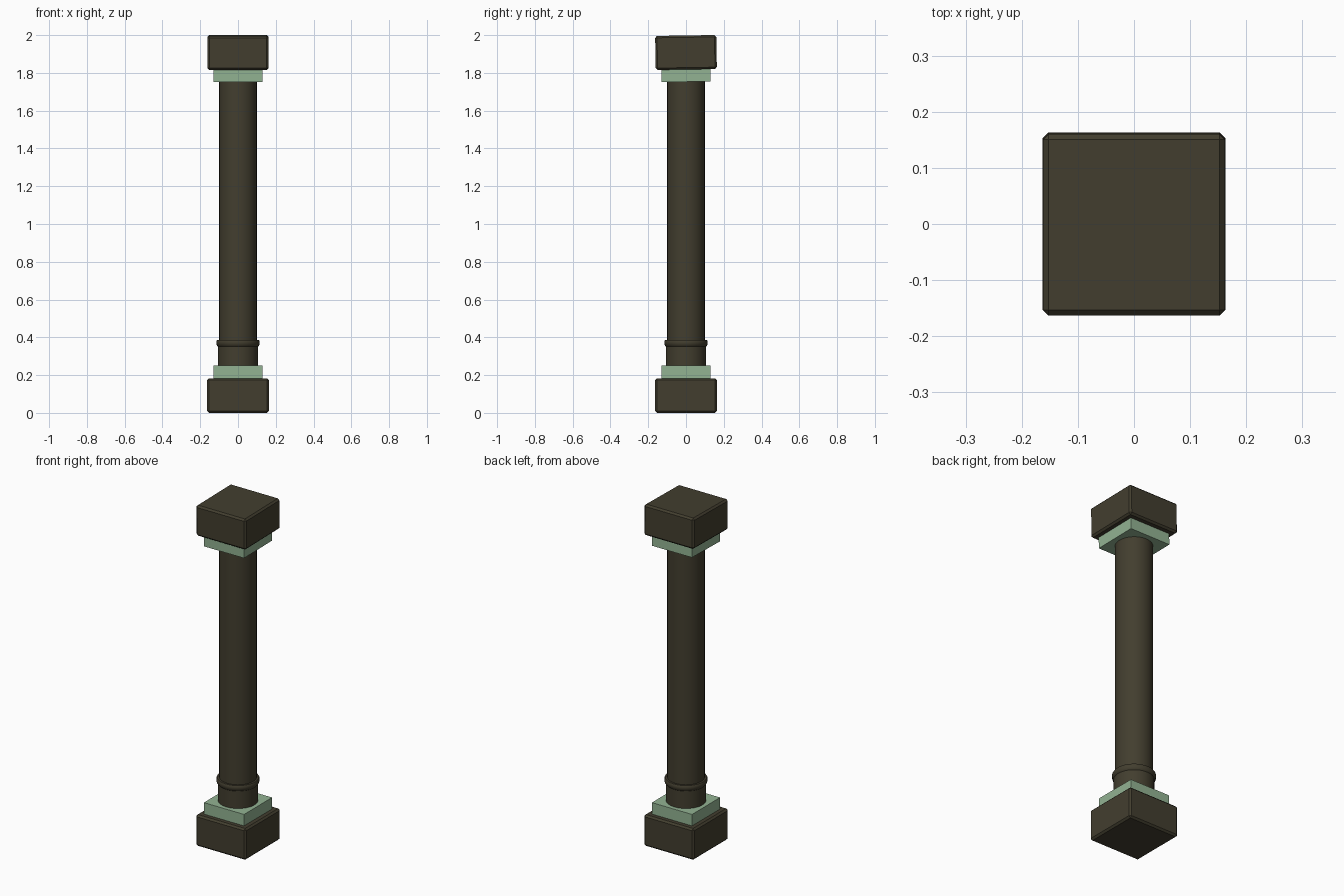
import bpy, bmesh, math
from mathutils import Matrix

if "Cube" in bpy.data.objects:
    bpy.data.objects.remove(bpy.data.objects["Cube"])


def material(name, rgb):
    m = bpy.data.materials.new(name)
    m.diffuse_color = (*rgb, 1)
    m.use_nodes = True
    m.node_tree.nodes["Principled BSDF"].inputs["Base Color"].default_value = m.diffuse_color
    return m


dark = material("dark_stone", (0.055, 0.048, 0.028))
green = material("pale_green", (0.29, 0.45, 0.29))


def add_object(name, bm, mat):
    bmesh.ops.recalc_face_normals(bm, faces=bm.faces)
    me = bpy.data.meshes.new(name)
    bm.to_mesh(me)
    bm.free()
    me.materials.append(mat)
    ob = bpy.data.objects.new(name, me)
    bpy.context.collection.objects.link(ob)
    return ob


def block(name, half, z0, z1, mat, bevel=0, tilt=0):
    bm = bmesh.new()
    bmesh.ops.create_cube(bm, size=1, matrix=Matrix.Diagonal((2 * half, 2 * half, z1 - z0, 1)))
    if bevel:
        bmesh.ops.bevel(bm, geom=bm.edges[:], offset=bevel, segments=1,
                        affect='EDGES', profile=0.5)
    ob = add_object(name, bm, mat)
    ob.location.z = (z0 + z1) / 2
    ob.rotation_euler.x = math.radians(tilt)
    return ob


def lathe(name, profile, mat, sides=32):
    bm = bmesh.new()
    rings = [[bm.verts.new((r * math.cos(2 * math.pi * i / sides),
                            r * math.sin(2 * math.pi * i / sides), z))
              for i in range(sides)] for r, z in profile]
    for a, b in zip(rings, rings[1:]):
        for i in range(sides):
            j = (i + 1) % sides
            bm.faces.new((a[i], a[j], b[j], b[i]))
    bm.faces.new(rings[0][::-1])
    bm.faces.new(rings[-1])
    ob = add_object(name, bm, mat)
    bpy.ops.object.select_all(action='DESELECT')
    ob.select_set(True)
    bpy.context.view_layer.objects.active = ob
    bpy.ops.object.shade_smooth_by_angle(angle=math.radians(35))
    return ob


# Base block and plinth
block("base_block", 0.163, 0, 0.183, dark, 0.01)
block("base_plinth", 0.13, 0.18, 0.25, green)

# Shaft with a collar and a raised rim near the foot
lathe("shaft", [(0.1, 0.24), (0.1, 1.76)], dark)
lathe("foot_collar", [(0.107, 0.245), (0.107, 0.352), (0.112, 0.357), (0.115, 0.368),
                      (0.115, 0.378), (0.111, 0.386), (0.098, 0.386)], dark)

# Capital, tipped very slightly
block("capital_plinth", 0.13, 1.753, 1.823, green, 0, 0.9)
block("capital_block", 0.162, 1.818, 1.998, dark, 0.01, 0.9)
